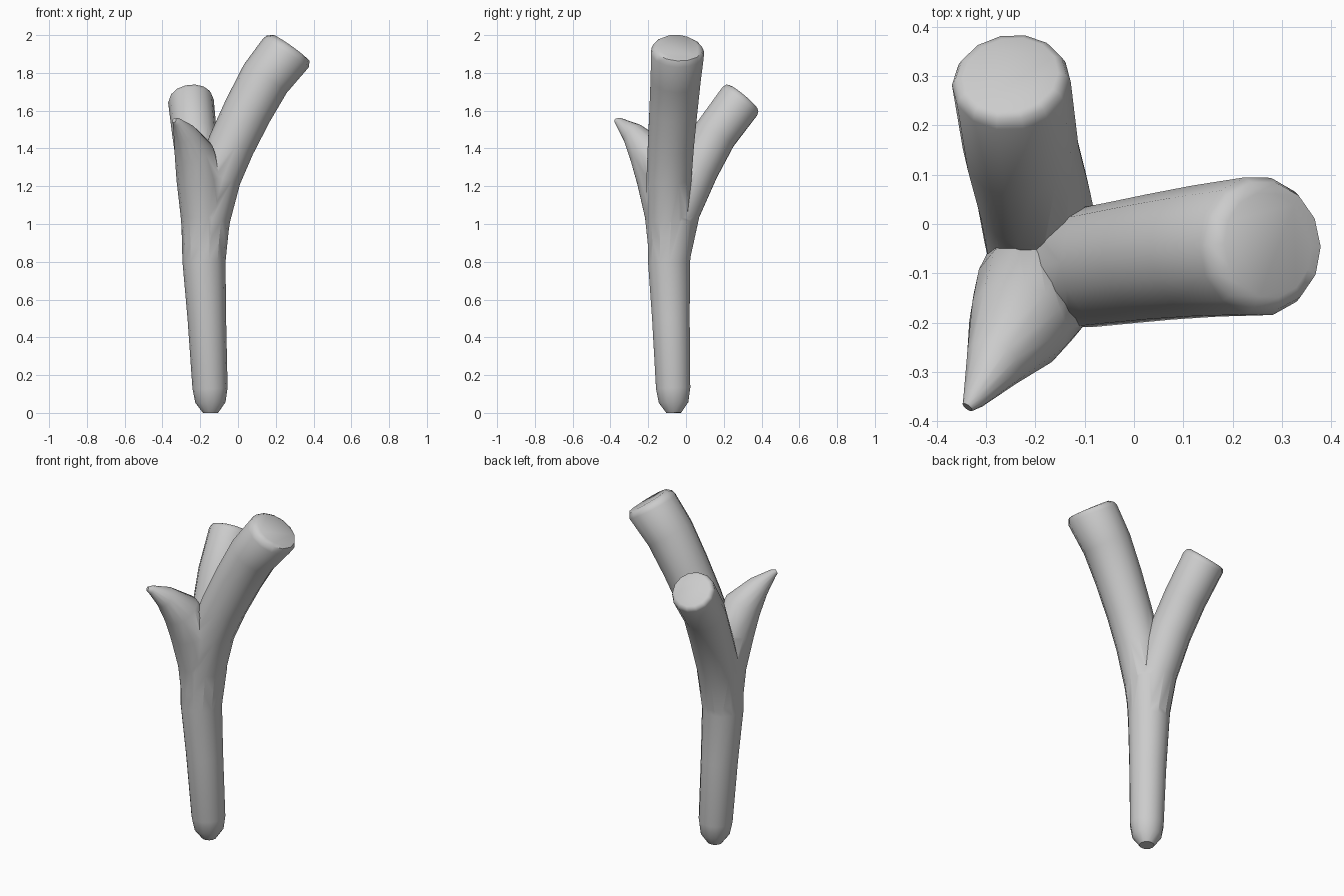
import bpy, bmesh, math
from mathutils import Vector

if "Cube" in bpy.data.objects:
    bpy.data.objects.remove(bpy.data.objects["Cube"])

SIDES = 14


def tube(name, rings):
    """Closed tube lofted through (x, y, z, radius) rings."""
    pts = [Vector(r[:3]) for r in rings]
    bm = bmesh.new()
    loops = []
    for i, p in enumerate(pts):
        a = pts[max(i - 1, 0)]
        b = pts[min(i + 1, len(pts) - 1)]
        q = Vector((0, 0, 1)).rotation_difference(
            ((b - p).normalized() + (p - a).normalized()).normalized())
        rad = rings[i][3]
        loops.append([bm.verts.new(p + q @ Vector((
            rad * math.cos(2 * math.pi * k / SIDES),
            rad * math.sin(2 * math.pi * k / SIDES), 0))) for k in range(SIDES)])
    for lo, hi in zip(loops, loops[1:]):
        for k in range(SIDES):
            n = (k + 1) % SIDES
            bm.faces.new((lo[k], lo[n], hi[n], hi[k]))
    bm.faces.new(loops[0][::-1])
    bm.faces.new(loops[-1])
    me = bpy.data.meshes.new(name)
    bm.to_mesh(me)
    bm.free()
    ob = bpy.data.objects.new(name, me)
    bpy.context.collection.objects.link(ob)
    return ob


# trunk with rounded foot
trunk = tube("forked_branch", [
    (-.145, -.065, 0, .04), (-.146, -.066, .055, .08), (-.148, -.068, .13, .093),
    (-.165, -.08, .5, .102), (-.18, -.09, .8, .114), (-.172, -.078, 1.02, .128),
    (-.17, -.075, 1.15, .11)])

# cut right limb
right = tube("right_limb", [
    (-.18, -.09, .76, .1), (-.165, -.088, 1.03, .124), (-.105, -.09, 1.25, .122),
    (-.035, -.08, 1.42, .125), (.052, -.067, 1.6, .13), (.145, -.055, 1.77, .136),
    (.253, -.045, 1.905, .143), (.265, -.044, 1.93, .132), (.272, -.043, 1.94, .108)])

# cut back limb
back = tube("back_limb", [
    (-.18, -.09, .76, .1), (-.185, -.04, 1.07, .118), (-.205, .06, 1.295, .117),
    (-.23, .155, 1.475, .118), (-.249, .285, 1.65, .121),
    (-.25, .298, 1.665, .113), (-.251, .303, 1.671, .098)])

# pointed front shoot
front = tube("front_shoot", [
    (-.18, -.09, .76, .1), (-.183, -.1, 1.05, .121), (-.205, -.145, 1.25, .122),
    (-.235, -.205, 1.385, .104), (-.283, -.283, 1.48, .062),
    (-.325, -.355, 1.54, .024), (-.338, -.372, 1.548, .012)])

# merge limbs into the trunk
for limb in (right, back, front):
    mod = trunk.modifiers.new("join", 'BOOLEAN')
    mod.operation = 'UNION'
    mod.solver = 'EXACT'
    mod.object = limb
bpy.context.view_layer.objects.active = trunk
trunk.select_set(True)
for mod in list(trunk.modifiers):
    bpy.ops.object.modifier_apply(modifier=mod.name)
for limb in (right, back, front):
    bpy.data.objects.remove(limb)
bpy.ops.object.shade_smooth_by_angle(angle=math.radians(50))
